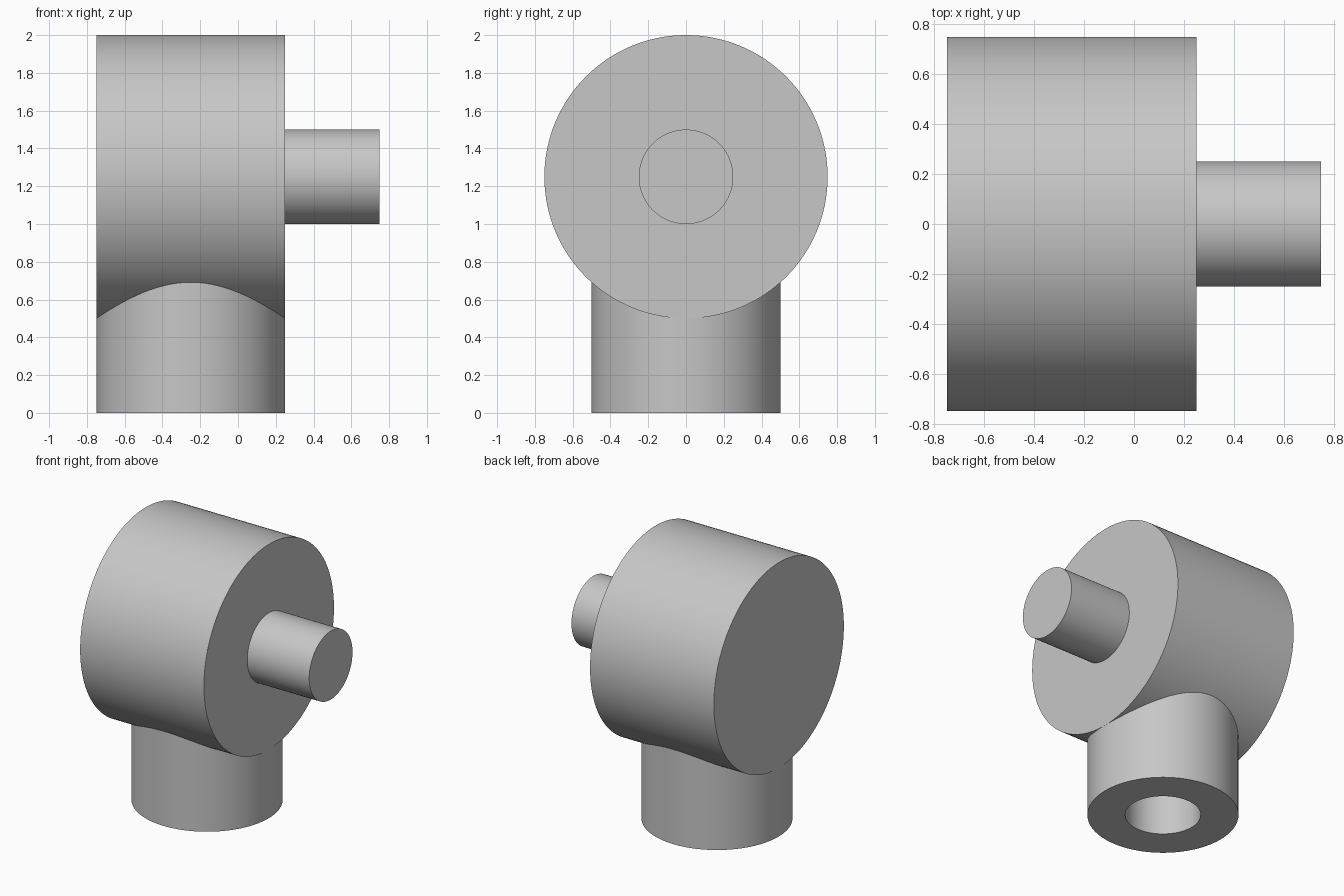
import bpy
import bmesh
from math import radians, tau
from mathutils import Matrix, Vector

SEGMENTS = 128

cube = bpy.data.objects.get("Cube")
if cube:
    bpy.data.objects.remove(cube, do_unlink=True)

grey = bpy.data.materials.new("light grey")
grey.use_nodes = True
grey.diffuse_color = (0.57, 0.57, 0.57, 1)
grey.node_tree.nodes["Principled BSDF"].inputs["Base Color"].default_value = grey.diffuse_color


def lathe(name, profile, matrix):
    """Spin a (radius, height) profile about z, then place it by matrix."""
    bm = bmesh.new()
    verts = [bm.verts.new((r, 0, h)) for r, h in profile]
    edges = [bm.edges.new(pair) for pair in zip(verts, verts[1:])]
    bmesh.ops.spin(bm, geom=verts + edges, cent=(0, 0, 0), axis=(0, 0, 1),
                   angle=tau, steps=SEGMENTS, use_merge=True)
    bmesh.ops.remove_doubles(bm, verts=bm.verts, dist=0.0001)
    bmesh.ops.recalc_face_normals(bm, faces=bm.faces)
    bm.transform(matrix)
    mesh = bpy.data.meshes.new(name)
    bm.to_mesh(mesh)
    bm.free()
    mesh.materials.append(grey)
    obj = bpy.data.objects.new(name, mesh)
    bpy.context.collection.objects.link(obj)
    bpy.ops.object.select_all(action='DESELECT')
    obj.select_set(True)
    bpy.context.view_layer.objects.active = obj
    bpy.ops.object.shade_smooth_by_angle(angle=radians(30))
    return obj


# Large drum with its axis along x
along_x = Matrix.Translation(Vector((0, 0, 1.25))) @ Matrix.Rotation(radians(90), 4, 'Y')
lathe("drum", [(0, -0.75), (0.75, -0.75), (0.75, 0.25), (0, 0.25)], along_x)

# Thin shaft on the +x end of the drum, seated just inside it
lathe("shaft", [(0, 0.2), (0.25, 0.2), (0.25, 0.75), (0, 0.75)], along_x)

# Upright neck below the drum, with a round blind hole in its base
lathe("neck", [(0, 0.5), (0.25, 0.5), (0.25, 0), (0.5, 0), (0.5, 0.75), (0, 0.75)],
      Matrix.Translation(Vector((-0.25, 0, 0))))
